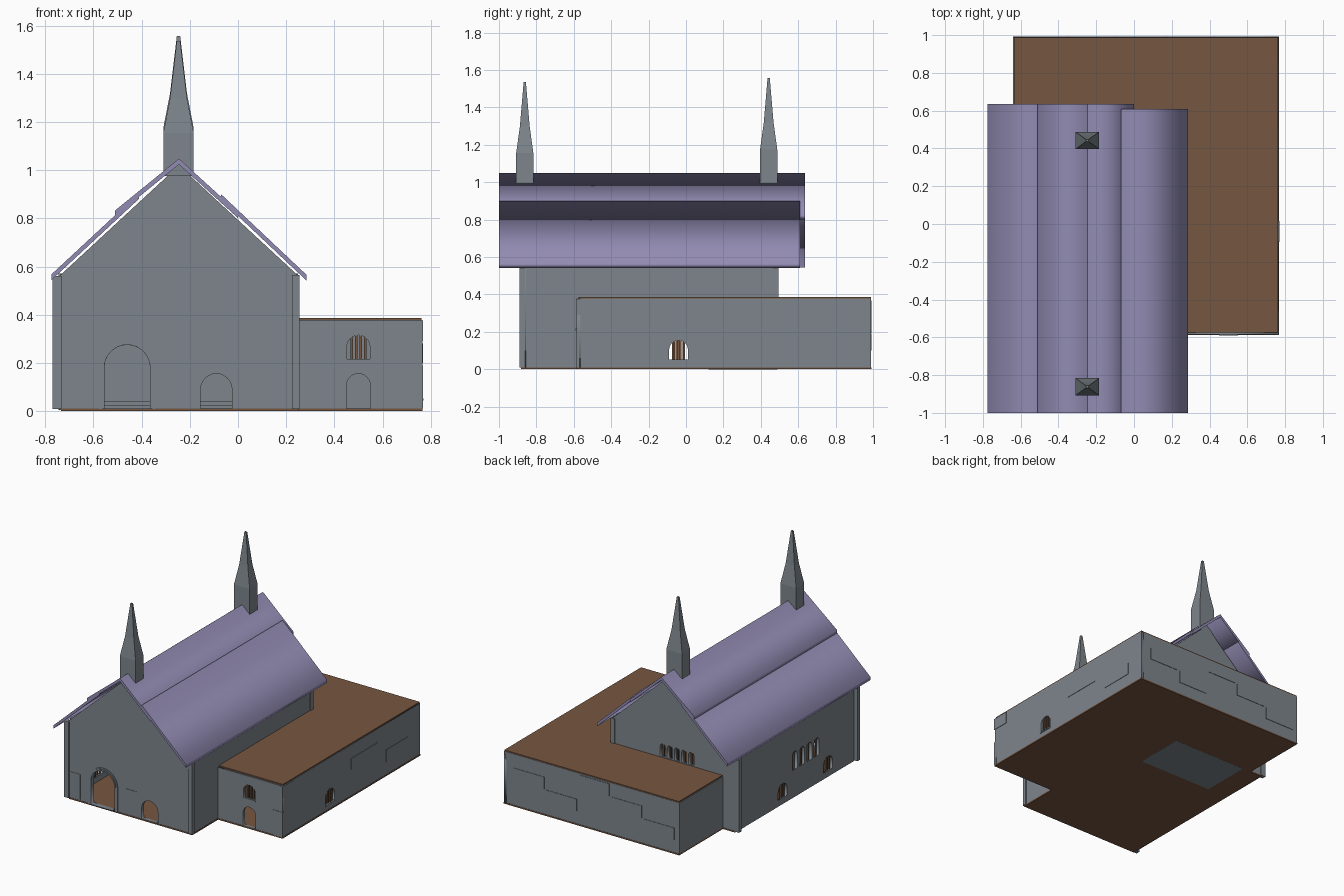
import bpy, bmesh, math
from mathutils import Matrix

if "Cube" in bpy.data.objects:
    bpy.data.objects.remove(bpy.data.objects["Cube"])


def mat(name, col):
    m = bpy.data.materials.new(name)
    m.diffuse_color = (*col, 1)
    m.use_nodes = True
    m.node_tree.nodes["Principled BSDF"].inputs["Base Color"].default_value = m.diffuse_color
    return m


STONE = mat("grey_stone", (0.205, 0.235, 0.26))
WOOD = mat("brown_wood", (0.18, 0.092, 0.052))
TILE = mat("purple_tile", (0.29, 0.26, 0.45))


def add(name, mesh, m):
    mesh.materials.clear()
    mesh.materials.append(m)
    ob = bpy.data.objects.new(name, mesh)
    bpy.context.collection.objects.link(ob)
    return ob


def box(name, x, y, z, m):
    bm = bmesh.new()
    bmesh.ops.create_cube(bm, size=1)
    for v in bm.verts:
        for i, r in enumerate((x, y, z)):
            v.co[i] = r[0] if v.co[i] < 0 else r[1]
    me = bpy.data.meshes.new(name)
    bm.to_mesh(me)
    bm.free()
    return add(name, me, m)


# outline with holes, extruded along the y axis (facing front) or the x axis
def panel(name, outline, holes, axis, a, b, m):
    cu = bpy.data.curves.new(name, 'CURVE')
    cu.dimensions = '2D'
    cu.fill_mode = 'BOTH'
    cu.extrude = abs(b - a) / 2
    for loop in [outline] + holes:
        sp = cu.splines.new('POLY')
        sp.points.add(len(loop) - 1)
        for p, (u, v) in zip(sp.points, loop):
            p.co = (u, v, 0, 1)
        sp.use_cyclic_u = True
    tmp = bpy.data.objects.new("tmp", cu)
    bpy.context.collection.objects.link(tmp)
    dg = bpy.context.evaluated_depsgraph_get()
    me = bpy.data.meshes.new_from_object(tmp.evaluated_get(dg))
    bpy.data.objects.remove(tmp)
    c = (a + b) / 2
    if axis == 'y':
        M = Matrix(((1, 0, 0, 0), (0, 0, -1, c), (0, 1, 0, 0), (0, 0, 0, 1)))
    else:
        M = Matrix(((0, 0, 1, c), (1, 0, 0, 0), (0, 1, 0, 0), (0, 0, 0, 1)))
    me.transform(M)
    bm = bmesh.new()
    bm.from_mesh(me)
    bmesh.ops.remove_doubles(bm, verts=bm.verts, dist=1e-5)
    bmesh.ops.recalc_face_normals(bm, faces=bm.faces)
    bm.to_mesh(me)
    bm.free()
    return add(name, me, m)


def arch(c, w, z0, z1, n=12):
    r = w / 2
    pts = [(c - r, z0), (c + r, z0)]
    return pts + [(c + r * math.cos(math.pi * i / n), z1 - r + r * math.sin(math.pi * i / n))
                  for i in range(n + 1)]


def rect(u0, u1, v0, v1):
    return [(u0, v0), (u1, v0), (u1, v1), (u0, v1)]


# vertical bars inside an arched window
def bars(name, c, w, z0, z1, axis, pos, n):
    for i in range(n):
        d = w * ((i + 1) / (n + 1) - 0.5)
        top = z1 - w / 2 + math.sqrt(w * w / 4 - d * d)
        u, p = (c + d - 0.005, c + d + 0.005), (pos - 0.005, pos + 0.005)
        x, y = (u, p) if axis == 'y' else (p, u)
        box(name, x, y, (z0, top), WOOD)


# floors and raised platform
box("hall_floor", (-0.735, 0.252), (-0.882, 0.492), (0, 0.01), WOOD)
box("annex_side_floor", (0.252, 0.767), (-0.587, 0.992), (0, 0.01), WOOD)
box("annex_back_floor", (-0.64, 0.252), (0.492, 0.992), (0, 0.01), WOOD)
box("platform_lower", (-0.57, 0.03), (0.12, 0.49), (-0.0005, 0.022), STONE)
box("platform_upper", (-0.57, 0.03), (0.17, 0.49), (0.022, 0.04), STONE)

# main hall walls
gable = [(-0.74, 0.005), (0.25, 0.005), (0.25, 0.562), (-0.245, 1.02), (-0.74, 0.562)]
panel("hall_front_wall", gable,
      [arch(-0.46, 0.19, 0.011, 0.275), arch(-0.09, 0.13, 0.011, 0.155)],
      'y', -0.88, -0.855, STONE)
back_x = [-0.385 + 0.057 * i for i in range(5)]
panel("hall_back_wall", gable, [arch(x, 0.042, 0.395, 0.485) for x in back_x],
      'y', 0.467, 0.49, STONE)
for x in back_x:
    bars("hall_back_bar", x, 0.042, 0.395, 0.485, 'y', 0.478, 1)

small = [(-0.04, 0.1, 0.05, 0.155), (-0.56, 0.1, 0.05, 0.155)]
tall = [(-0.18 - 0.083 * i, 0.055, 0.205, 0.335) for i in range(4)]
panel("hall_left_wall", rect(-0.856, 0.468, 0.005, 0.57),
      [arch(*w) for w in small + tall], 'x', -0.745, -0.722, STONE)
panel("hall_right_wall", rect(-0.856, 0.468, 0.005, 0.57),
      [arch(*small[0])], 'x', 0.228, 0.25, STONE)
for w in small:
    bars("hall_left_bar", *w, 'x', -0.735, 3)
for w in tall:
    bars("hall_left_tall_bar", *w, 'x', -0.735, 1)

# corner piers
for y in (-0.89, 0.465):
    box("left_pier", (-0.77, -0.732), (y, y + 0.03), (0.008, 0.56), STONE)
    box("right_pier", (0.224, 0.256), (y, y + 0.03), (0.008, 0.565), STONE)

# big door moulding in two steps
for r, d in ((0.21, 0.01), (0.23, 0.005)):
    panel("door_moulding", arch(-0.46, r, 0.008, 0.18 + r / 2, 16),
          [arch(-0.46, 0.19, 0.011, 0.275, 16)], 'y', -0.88 - d, -0.875, STONE)

# annex walls
H = 0.378
panel("annex_front_wall", rect(0.25, 0.765, 0.005, H),
      [arch(0.5, 0.1, 0.011, 0.155), arch(0.5, 0.095, 0.215, 0.315)],
      'y', -0.585, -0.565, STONE)
bars("annex_front_bar", 0.5, 0.095, 0.215, 0.315, 'y', -0.575, 4)
box("annex_front_sill", (0.45, 0.55), (-0.59, -0.565), (0.208, 0.217), STONE)
panel("annex_right_wall", rect(-0.585, 0.99, 0.005, H), [arch(*small[0])],
      'x', 0.745, 0.765, STONE)
bars("annex_right_bar", *small[0], 'x', 0.755, 4)
box("annex_right_sill", (0.745, 0.77), (-0.095, 0.015), (0.043, 0.052), STONE)
box("annex_back_wall", (-0.64, 0.765), (0.97, 0.99), (0.005, H), STONE)
box("annex_left_wall", (-0.64, -0.62), (0.49, 0.97), (0.005, H), STONE)

# flat annex roof
box("annex_side_roof", (0.25, 0.762), (-0.575, 0.988), (H - 0.008, 0.387), WOOD)
box("annex_back_roof", (-0.635, 0.25), (0.49, 0.988), (H - 0.008, 0.387), WOOD)

# slightly raised stone blocks: front walls, right wall, back wall
for x0, x1, z0, z1 in ((-0.735, -0.645, 0.02, 0.2), (-0.275, -0.195, 0.1, 0.195),
                       (0.16, 0.225, 0.47, 0.565)):
    box("hall_front_block", (x0, x1), (-0.883, -0.87), (z0, z1), STONE)
box("annex_front_block", (0.69, 0.768), (-0.588, -0.57), (0.01, 0.19), STONE)
for y0, y1, z0, z1 in ((-0.588, -0.46, 0.29, 0.375), (0.6, 0.85, 0.1, 0.19),
                       (0.2, 0.5, 0.2, 0.28)):
    box("annex_right_block", (0.75, 0.768), (y0, y1), (z0, z1), STONE)
for i in range(5):
    x = -0.6 + 0.26 * i
    z = 0.1 + 0.09 * (i % 3)
    box("annex_back_block", (x, x + 0.24), (0.98, 0.993), (z, z + 0.088), STONE)


# roof slabs: sloped profile extruded along the length
def slab(name, p, q, y0, y1, t=0.024):
    panel(name, [p, q, (q[0], q[1] - t), (p[0], p[1] - t)], [], 'y', y0, y1, TILE)


slab("roof_left_lower", (-0.775, 0.567), (-0.41, 0.906), -1, 0.635)
slab("roof_left_upper", (-0.51, 0.833), (-0.245, 1.048), -1, 0.635)
slab("roof_right_lower", (0.285, 0.565), (-0.07, 0.9), -1, 0.61)
slab("roof_right_upper", (0.0, 0.825), (-0.245, 1.048), -1, 0.635)


# spires: four-sided loft
def spire(name, y, drop):
    bm = bmesh.new()
    prev = None
    for z, hx, hy in ((0.975, 0.063, 0.046), (1.175 - drop, 0.063, 0.046),
                      (1.32 - drop, 0.035, 0.026), (1.557 - drop, 0.007, 0.006)):
        ring = [bm.verts.new((-0.247 + sx * hx, y + sy * hy, z))
                for sx, sy in ((-1, -1), (1, -1), (1, 1), (-1, 1))]
        if prev:
            for i in range(4):
                j = (i + 1) % 4
                bm.faces.new((prev[i], prev[j], ring[j], ring[i]))
        else:
            bm.faces.new(ring[::-1])
        prev = ring
    bm.faces.new(prev)
    me = bpy.data.meshes.new(name)
    bm.to_mesh(me)
    bm.free()
    add(name, me, STONE)


spire("front_spire", -0.862, 0.02)
spire("back_spire", 0.442, 0)
